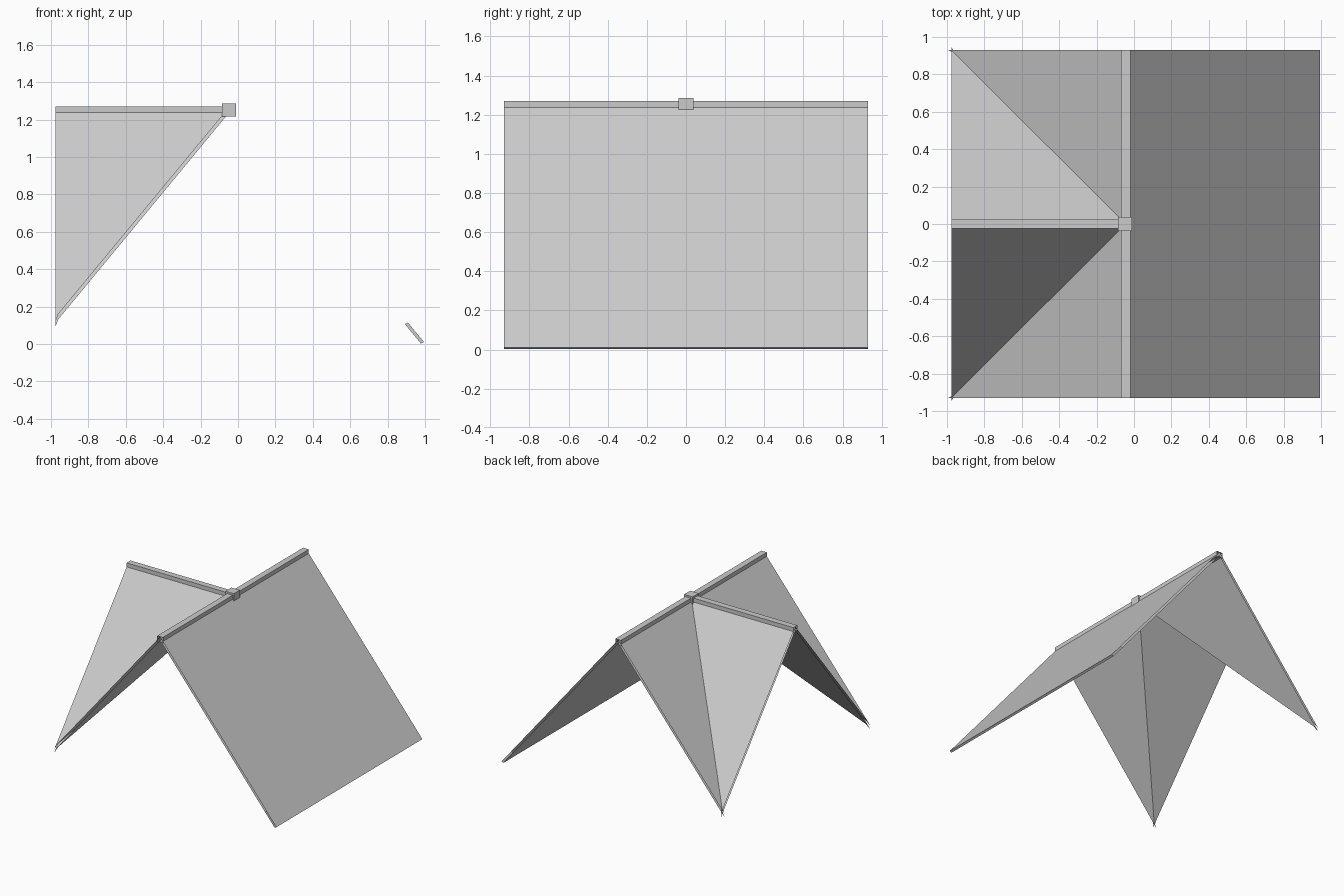
import bpy
import bmesh
from mathutils import Vector

if "Cube" in bpy.data.objects:
    bpy.data.objects.remove(bpy.data.objects["Cube"], do_unlink=True)

RIDGE_X, APEX, PITCH = -0.045, 1.268, 1.21
GABLE_X, HALF_Y = -0.976, 0.93
THICK = 0.028          # vertical gap between the two skins
TUBE = 0.025           # half width of the ridge caps
TOP, BOTTOM = 1.27, 1.225

grey = bpy.data.materials.new("light_grey")
grey.use_nodes = True
colour = (0.6, 0.6, 0.6, 1)
grey.diffuse_color = colour
grey.node_tree.nodes["Principled BSDF"].inputs["Base Color"].default_value = colour


def build(name, polys, centre=None):
    """Make an object from polygons; with a centre, face them away from it."""
    bm = bmesh.new()
    for poly in polys:
        pts = [Vector(p) for p in poly]
        if centre is not None:
            normal = (pts[1] - pts[0]).cross(pts[2] - pts[1])
            mid = sum(pts, Vector()) / len(pts)
            if normal.dot(mid - Vector(centre)) < 0:
                pts.reverse()
        bm.faces.new([bm.verts.new(p) for p in pts])
    bmesh.ops.remove_doubles(bm, verts=bm.verts, dist=0.0001)
    mesh = bpy.data.meshes.new(name)
    bm.to_mesh(mesh)
    bm.free()
    mesh.materials.append(grey)
    obj = bpy.data.objects.new(name, mesh)
    bpy.context.collection.objects.link(obj)
    return obj


def skin(name, plan, height, inner_plan=None):
    """Two parallel skins over a plan outline, open at the edges."""
    outer = [Vector((x, y, height(x, y))) for x, y in plan]
    inner = [Vector((x, y, height(x, y) - THICK)) for x, y in inner_plan or plan]
    if (outer[1] - outer[0]).cross(outer[2] - outer[1]).z < 0:
        outer.reverse()
    if (inner[1] - inner[0]).cross(inner[2] - inner[1]).z > 0:
        inner.reverse()
    return build(name, [outer, inner])


def main_height(x, y):
    return APEX - PITCH * abs(x - RIDGE_X)


def gable_height(x, y):
    return APEX - PITCH * abs(y) * (RIDGE_X - GABLE_X) / HALF_Y


def rectangle(x0, x1):
    return [(x0, -HALF_Y), (x1, -HALF_Y), (x1, HALF_Y), (x0, HALF_Y)]


# Large plain slope
skin("main_slope", rectangle(RIDGE_X, 0.908), main_height, rectangle(RIDGE_X, 0.892))

# Closed strip along the eave
profile = [(x, main_height(x, 0) - d) for x, d in
           ((0.908, 0), (0.994, 0), (0.978, THICK), (0.892, THICK))]
ends = [[(x, y, z) for x, z in profile] for y in (-HALF_Y, HALF_Y)]
sides = [[ends[0][i], ends[0][(i + 1) % 4], ends[1][(i + 1) % 4], ends[1][i]] for i in range(3)]
build("eave_strip", ends + sides, (0.943, 0, main_height(0.943, 0) - THICK / 2))

# Slopes meeting in the valleys, with small tips at the valley feet
for side, sy in (("front", -1), ("back", 1)):
    centre, foot = (RIDGE_X, 0), (GABLE_X, sy * HALF_Y)
    skin(side + "_main_wing", [centre, (RIDGE_X, sy * HALF_Y), foot], main_height)
    skin(side + "_gable_slope", [centre, (GABLE_X, 0), foot], gable_height)
    near = (GABLE_X + 0.015, sy * (HALF_Y - 0.015))
    skin(side + "_main_tip", [near, foot, (-0.995, sy * HALF_Y)], main_height)
    skin(side + "_gable_tip", [near, foot, (GABLE_X, sy * (HALF_Y + 0.018))], gable_height)


# Open-ended square ridge caps
def ridge_cap(name, start, end, across):
    start, end, across = Vector(start), Vector(end), Vector(across) * TUBE
    ring = [across * s + Vector((0, 0, z)) for s, z in
            ((-1, BOTTOM), (1, BOTTOM), (1, TOP), (-1, TOP))]
    polys = [[start + ring[i], start + ring[(i + 1) % 4],
              end + ring[(i + 1) % 4], end + ring[i]] for i in range(4)]
    build(name, polys, (start + end) / 2 + Vector((0, 0, (TOP + BOTTOM) / 2)))


ridge_cap("main_ridge_cap", (RIDGE_X, -HALF_Y, 0), (RIDGE_X, HALF_Y, 0), (1, 0, 0))
ridge_cap("gable_ridge_cap", (GABLE_X, 0, 0), (RIDGE_X, 0, 0), (0, 1, 0))

# Block where the ridges cross
bpy.ops.mesh.primitive_cube_add(size=1, location=(RIDGE_X - 0.003, 0, 1.25))
block = bpy.context.object
block.name = "ridge_junction_block"
block.scale = (0.076, 0.076, 0.07)
block.data.materials.append(grey)
